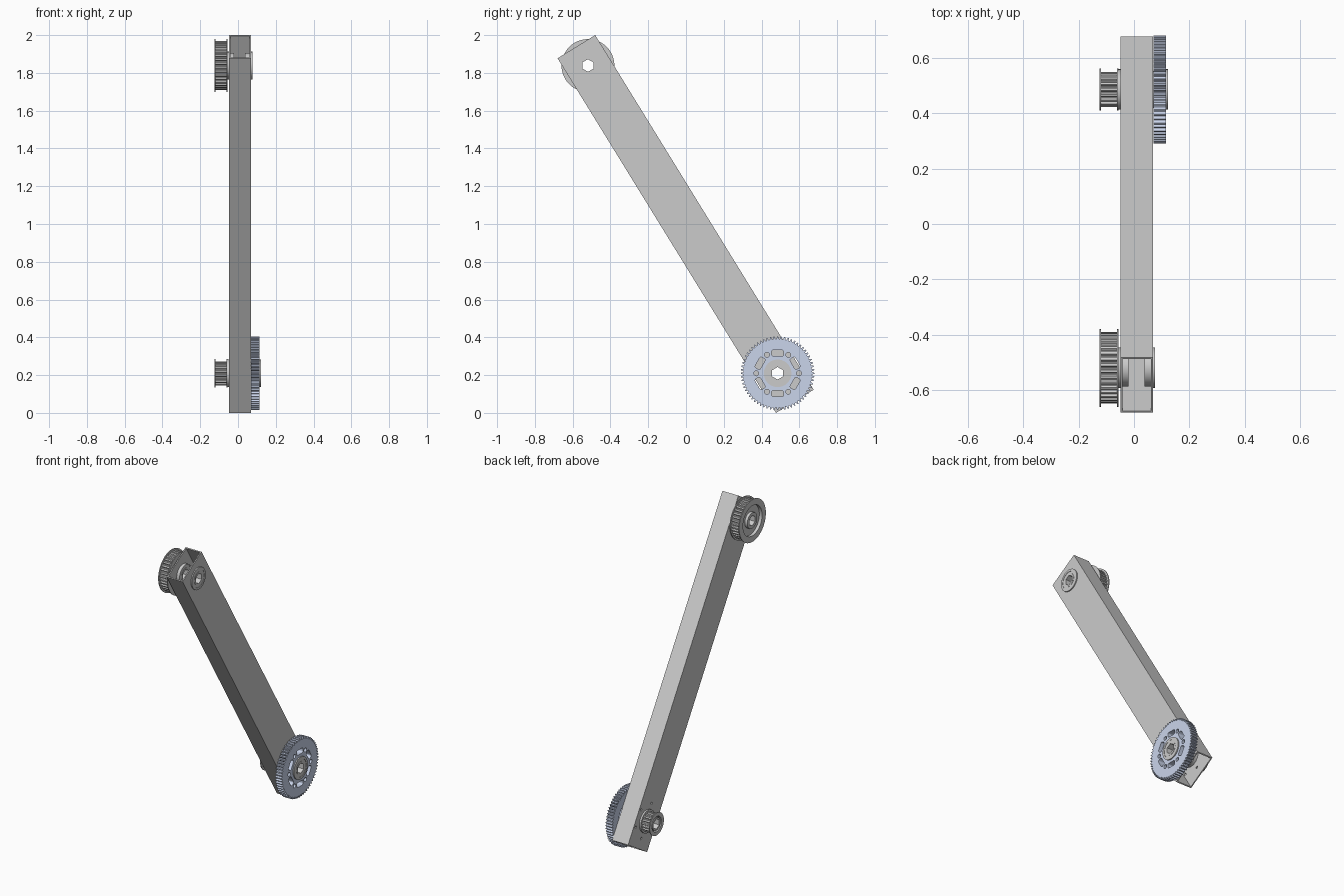
import bpy, bmesh
from math import sin, cos, pi, radians
from mathutils import Vector

if "Cube" in bpy.data.objects:
    bpy.data.objects.remove(bpy.data.objects["Cube"])

TOP = Vector((-0.519, 1.839))      # upper axle (y, z)
LOW = Vector((0.485, 0.2095))      # lower axle (y, z)
U = (LOW - TOP).normalized()       # along the arm
N = Vector((-U.y, U.x))            # across the arm
X0, X1, WALL, HALF = -0.048, 0.069, 0.0073, 0.117


def toothed(c, profile, n):
    """Closed outline: repeat (fraction, radius) points n times round c."""
    return [c + r * Vector((cos(2 * pi * (i + f) / n), sin(2 * pi * (i + f) / n)))
            for i in range(n) for f, r in profile]


def circle(c, r, n=48):
    return toothed(c, [(0, r)], n)


def hexagon(c, r=0.0333):
    return toothed(c, [(0.5, r)], 6)


def slot(c, ang, dist, w, h, r):
    """Rounded rectangle, turned to face the centre c."""
    d, t = Vector((cos(ang), sin(ang))), Vector((-sin(ang), cos(ang)))
    pts = []
    for k, (sx, sy) in enumerate([(1, 1), (-1, 1), (-1, -1), (1, -1)]):
        for j in range(5):
            a = pi / 2 * (k + j / 4)
            pts.append(c + d * (dist + sx * (h - r) + r * cos(a)) + t * (sy * (w - r) + r * sin(a)))
    return pts


def plate(name, xa, xb, *loops, mat=None):
    """Extrude outlines (first outer, rest holes) from x = xa to x = xb."""
    cu = bpy.data.curves.new(name, 'CURVE')
    cu.dimensions, cu.fill_mode, cu.extrude = '2D', 'BOTH', (xb - xa) / 2
    for pts in loops:
        s = cu.splines.new('POLY')
        s.points.add(len(pts) - 1)
        for p, q in zip(s.points, pts):
            p.co = (q[0], q[1], 0, 1)
        s.use_cyclic_u = True
    ob = bpy.data.objects.new(name, cu)
    bpy.context.collection.objects.link(ob)
    ob.location.x = (xa + xb) / 2
    ob.rotation_euler = (pi / 2, 0, pi / 2)
    bpy.ops.object.select_all(action='DESELECT')
    ob.select_set(True)
    bpy.context.view_layer.objects.active = ob
    bpy.ops.object.convert(target='MESH')
    ob = bpy.context.view_layer.objects.active
    bm = bmesh.new()
    bm.from_mesh(ob.data)
    bmesh.ops.remove_doubles(bm, verts=bm.verts, dist=1e-5)
    bmesh.ops.recalc_face_normals(bm, faces=bm.faces)
    bm.to_mesh(ob.data)
    bm.free()
    bpy.ops.object.shade_smooth_by_angle(angle=radians(25))
    if mat:
        ob.data.materials.clear()
        ob.data.materials.append(mat)
    return ob


def strip(n0, n1):
    """Rectangle running the arm's full length between two cross offsets."""
    a, b = TOP - U * 0.117, LOW + U * 0.174
    return [a + N * n0, b + N * n0, b + N * n1, a + N * n1]


# Hollow rectangular arm: two wide walls with bearing holes, two narrow walls
bores = [circle(TOP, 0.066), circle(LOW, 0.066)]
bolt_holes = [circle(LOW + 0.11 * Vector((cos(k * pi / 3), sin(k * pi / 3))), 0.008, 16)
              for k in range(6)]
plate("arm_left_wall", X0, X0 + WALL, strip(-HALF, HALF), *bores, *bolt_holes)
plate("arm_right_wall", X1 - WALL, X1, strip(-HALF, HALF), *bores)
for s, label in ((1, "upper"), (-1, "lower")):
    plate(f"arm_{label}_wall", X0 + WALL, X1 - WALL, strip(s * (HALF - WALL), s * HALF))


def bearing(name, c, face, side, depth):
    """Flanged bearing with a hex bore; side is the outward x direction."""
    def part(label, d0, d1, *loops):
        plate(f"{name}_{label}", *sorted((face + side * d0, face + side * d1)), *loops)
    part("flange", 0, 0.007, circle(c, 0.073), circle(c, 0.058))
    part("outer_race", -depth, 0, circle(c, 0.066), circle(c, 0.058))
    part("shield", -depth + 0.002, 0.005, circle(c, 0.058), circle(c, 0.044))
    part("inner_race", -depth, 0.007, circle(c, 0.044), hexagon(c))


bearing("top_left_bearing", TOP, X0, -1, 0.028)
bearing("top_right_bearing", TOP, X1, 1, 0.032)
bearing("low_left_bearing", LOW, X0, -1, 0.028)
bearing("gear_bearing", LOW, 0.115, 1, 0.065)


def pulley(name, c, teeth, r, flange_r, rim_r, hub_r):
    """Timing belt pulley: grooved rim, two flanges, web and hex hub."""
    xa, xb, t = -0.125, -0.055, 0.006
    g = 0.0095
    groove = [(-0.3, r), (-0.24, r - 0.4 * g), (-0.14, r - 0.85 * g), (0, r - g),
              (0.14, r - 0.85 * g), (0.24, r - 0.4 * g), (0.3, r)]
    rim = circle(c, rim_r)
    plate(name + "_toothed_rim", xa + t, xb - t, toothed(c, groove, teeth), rim)
    plate(name + "_outer_flange", xa, xa + t, circle(c, flange_r), rim)
    plate(name + "_inner_flange", xb - t, xb, circle(c, flange_r), rim)
    plate(name + "_web", xa + 0.02, xb - 0.02, rim, circle(c, hub_r))
    plate(name + "_hub", xa + 0.002, xb, circle(c, hub_r), hexagon(c))


pulley("large_pulley", TOP, 36, 0.129, 0.14, 0.1, 0.052)
pulley("small_pulley", LOW, 18, 0.0635, 0.075, 0.05, 0.042)

# Spur gear with six slots and six bolt holes
blue = bpy.data.materials.new("pale_blue")
blue.diffuse_color = (0.59, 0.66, 0.83, 1)
blue.use_nodes = True
blue.node_tree.nodes["Principled BSDF"].inputs["Base Color"].default_value = blue.diffuse_color
tooth = [(-0.36, 0.182), (-0.25, 0.188), (-0.14, 0.195),
         (0.14, 0.195), (0.25, 0.188), (0.36, 0.182)]
slots = [slot(LOW, pi / 6 + k * pi / 3, 0.107, 0.032, 0.016, 0.01) for k in range(6)]
gear_holes = [circle(LOW + 0.113 * Vector((cos(k * pi / 3), sin(k * pi / 3))), 0.013, 24)
              for k in range(6)]
plate("spur_gear", X1 + 0.0005, 0.115, toothed(LOW, tooth, 64),
      circle(LOW, 0.066), *slots, *gear_holes, mat=blue)
